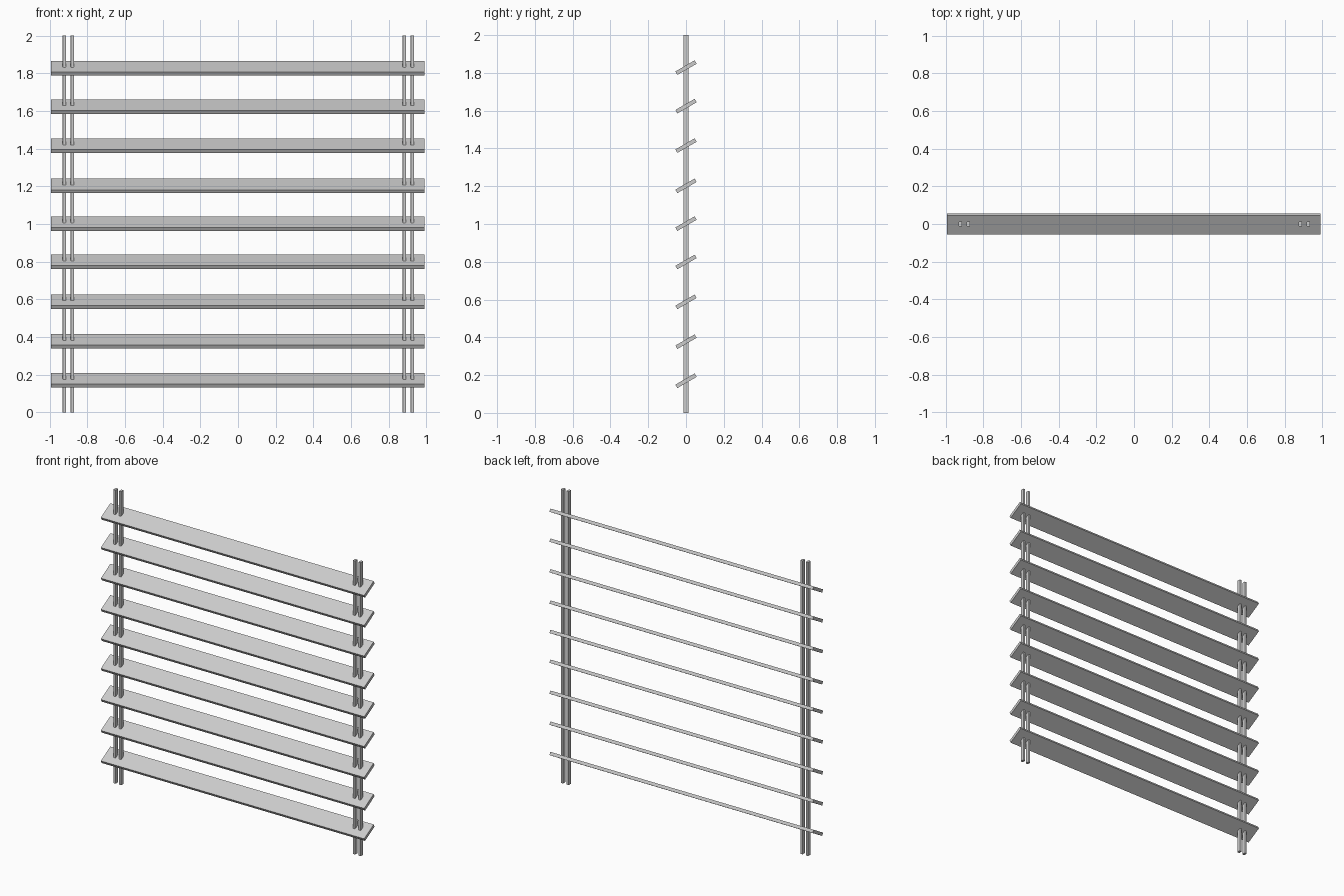
import bpy
from math import radians

if "Cube" in bpy.data.objects:
    bpy.data.objects.remove(bpy.data.objects["Cube"])


def box(name, size, location, tilt=0.0):
    bpy.ops.mesh.primitive_cube_add(size=1, location=location)
    ob = bpy.context.object
    ob.name = name
    ob.scale = size
    bpy.ops.object.transform_apply(location=False, rotation=False, scale=True)
    ob.rotation_euler.x = tilt
    return ob


# Paired upright posts with slightly rounded vertical edges
for side, label in ((-1, "left"), (1, "right")):
    for x, place in ((0.882, "inner"), (0.924, "outer")):
        post = box(f"{label}_{place}_post", (0.018, 0.027, 2.0), (side * x + 0.002, 0, 1.0))
        weights = post.data.attributes.new("bevel_weight_edge", "FLOAT", "EDGE")
        for e in post.data.edges:
            a, b = (post.data.vertices[i].co for i in e.vertices)
            weights.data[e.index].value = 1.0 if abs(a.z - b.z) > 1 else 0.0
        bevel = post.modifiers.new("rounded_edges", "BEVEL")
        bevel.limit_method = "WEIGHT"
        bevel.width = 0.004
        bevel.segments = 2

# Tilted slats, rising towards the back
heights = (0.17, 0.377, 0.588, 0.799, 1.002, 1.202, 1.415, 1.624, 1.828)
for i, z in enumerate(heights, 1):
    box(f"slat_{i}", (1.985, 0.118, 0.021), (-0.002, 0, z), radians(30))
